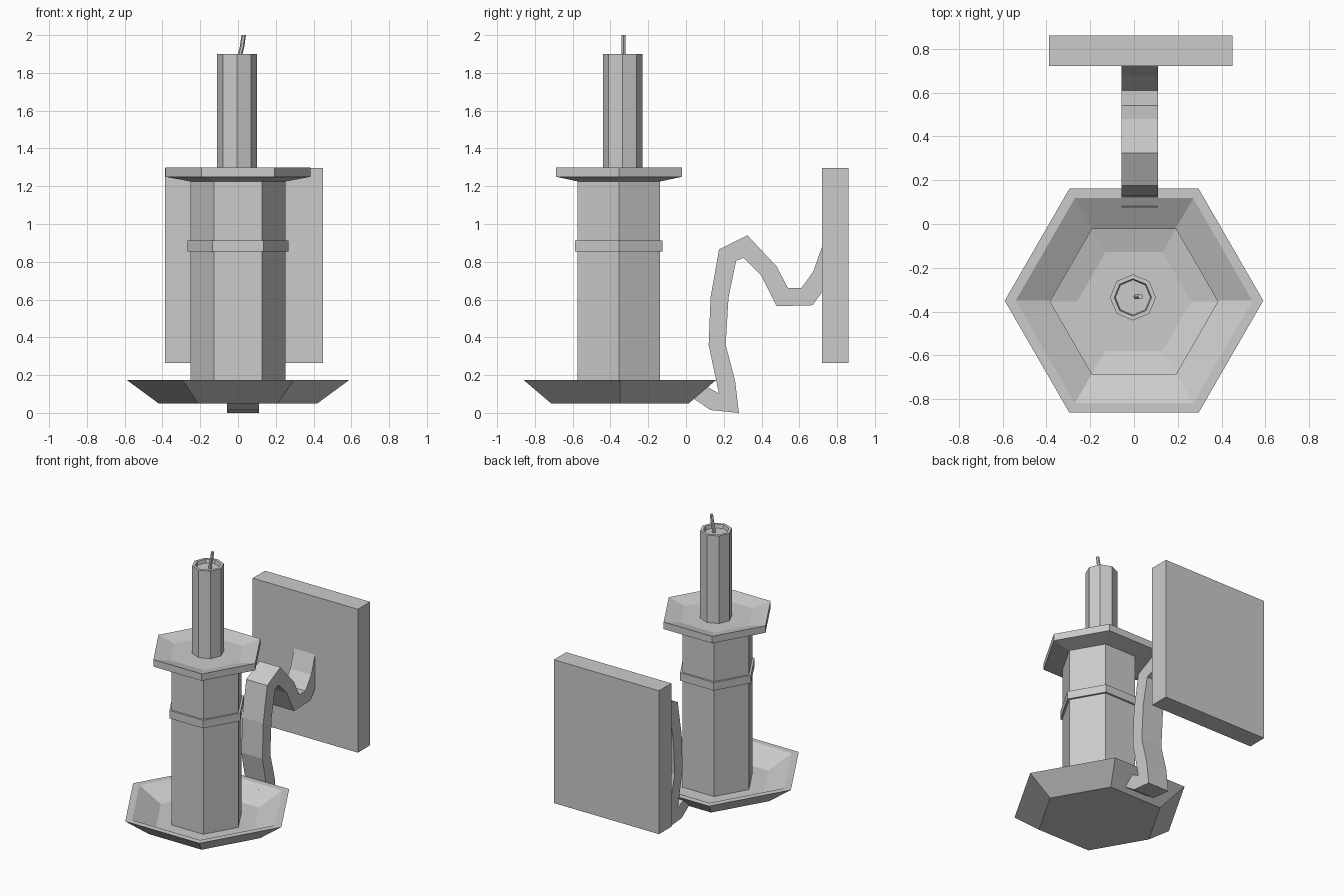
import bpy, bmesh, math
from mathutils import Vector

cube = bpy.data.objects.get("Cube")
if cube:
    bpy.data.objects.remove(cube, do_unlink=True)

grey = bpy.data.materials.new("plain grey")
grey.use_nodes = True
COLOUR = (0.6, 0.6, 0.6, 1)
grey.diffuse_color = COLOUR
grey.node_tree.nodes["Principled BSDF"].inputs["Base Color"].default_value = COLOUR


def finish(name, bm):
    bmesh.ops.remove_doubles(bm, verts=bm.verts, dist=0.0001)
    bmesh.ops.recalc_face_normals(bm, faces=bm.faces)
    mesh = bpy.data.meshes.new(name)
    bm.to_mesh(mesh)
    bm.free()
    mesh.materials.append(grey)
    obj = bpy.data.objects.new(name, mesh)
    bpy.context.collection.objects.link(obj)
    return obj


def skin(bm, rings):
    """Join successive rings of points with quads and cap both ends."""
    loops = [[bm.verts.new(p) for p in ring] for ring in rings]
    n = len(loops[0])
    for a, b in zip(loops, loops[1:]):
        for i in range(n):
            j = (i + 1) % n
            bm.faces.new((a[i], a[j], b[j], b[i]))
    bm.faces.new(loops[0])
    bm.faces.new(loops[-1])


def turned(name, sides, profile, x=0.0, y=-0.35):
    """Faceted solid turned about a vertical axis from (radius, z) pairs."""
    bm = bmesh.new()
    angles = [2 * math.pi * i / sides for i in range(sides)]
    skin(bm, [[(x + r * math.cos(a), y + r * math.sin(a), z) for a in angles]
              for r, z in profile])
    return finish(name, bm)


# Hexagonal drip dish, column, band and upper tray
turned("drip_dish", 6, [(0.42, 0.05), (0.59, 0.175), (0.54, 0.175), (0.37, 0.085)])
turned("column", 6, [(0.252, 0.07), (0.252, 1.24)], y=-0.356)
turned("column_band", 6, [(0.268, 0.855), (0.268, 0.912)], y=-0.356)
turned("upper_tray", 6, [(0.25, 1.225), (0.385, 1.25), (0.385, 1.30), (0.26, 1.27)],
       y=-0.354)

# Candle with a slightly hollow top
turned("candle", 8, [(0.105, 1.26), (0.105, 1.90), (0.085, 1.90), (0.08, 1.875)],
       x=-0.005, y=-0.335)

# Bent wick
bm = bmesh.new()
skin(bm, [[(x + 0.012 * math.cos(a), -0.332 + 0.012 * math.sin(a), z)
           for a in (i * math.pi / 3 for i in range(6))]
          for x, z in ((0.01, 1.86), (0.012, 1.90), (0.022, 1.94), (0.03, 2.0))])
finish("wick", bm)

# Curved bracket arm: (y, z) on the outer edge, then on the inner edge
ARM = [((0.08, 0.155), (0.02, 0.09)), ((0.17, 0.105), (0.13, 0.015)),
       ((0.175, 0.10), (0.28, 0.0)), ((0.16, 0.17), (0.26, 0.17)),
       ((0.12, 0.36), (0.21, 0.36)), ((0.13, 0.61), (0.225, 0.61)),
       ((0.175, 0.865), (0.265, 0.805)), ((0.325, 0.94), (0.305, 0.82)),
       ((0.48, 0.775), (0.40, 0.725)), ((0.54, 0.66), (0.48, 0.565)),
       ((0.61, 0.66), (0.67, 0.57)), ((0.675, 0.75), (0.72, 0.64)),
       ((0.72, 0.88), (0.74, 0.66))]
bm = bmesh.new()
left, right = 0.11, -0.057
skin(bm, [[(right, *a), (left, *a), (left, *b), (right, *b)] for a, b in ARM])
finish("bracket_arm", bm)

# Flat wall plate
bm = bmesh.new()
skin(bm, [[(-0.387, y, 0.265), (0.45, y, 0.265), (0.45, y, 1.297), (-0.387, y, 1.297)]
          for y in (0.72, 0.86)])
finish("wall_plate", bm)
